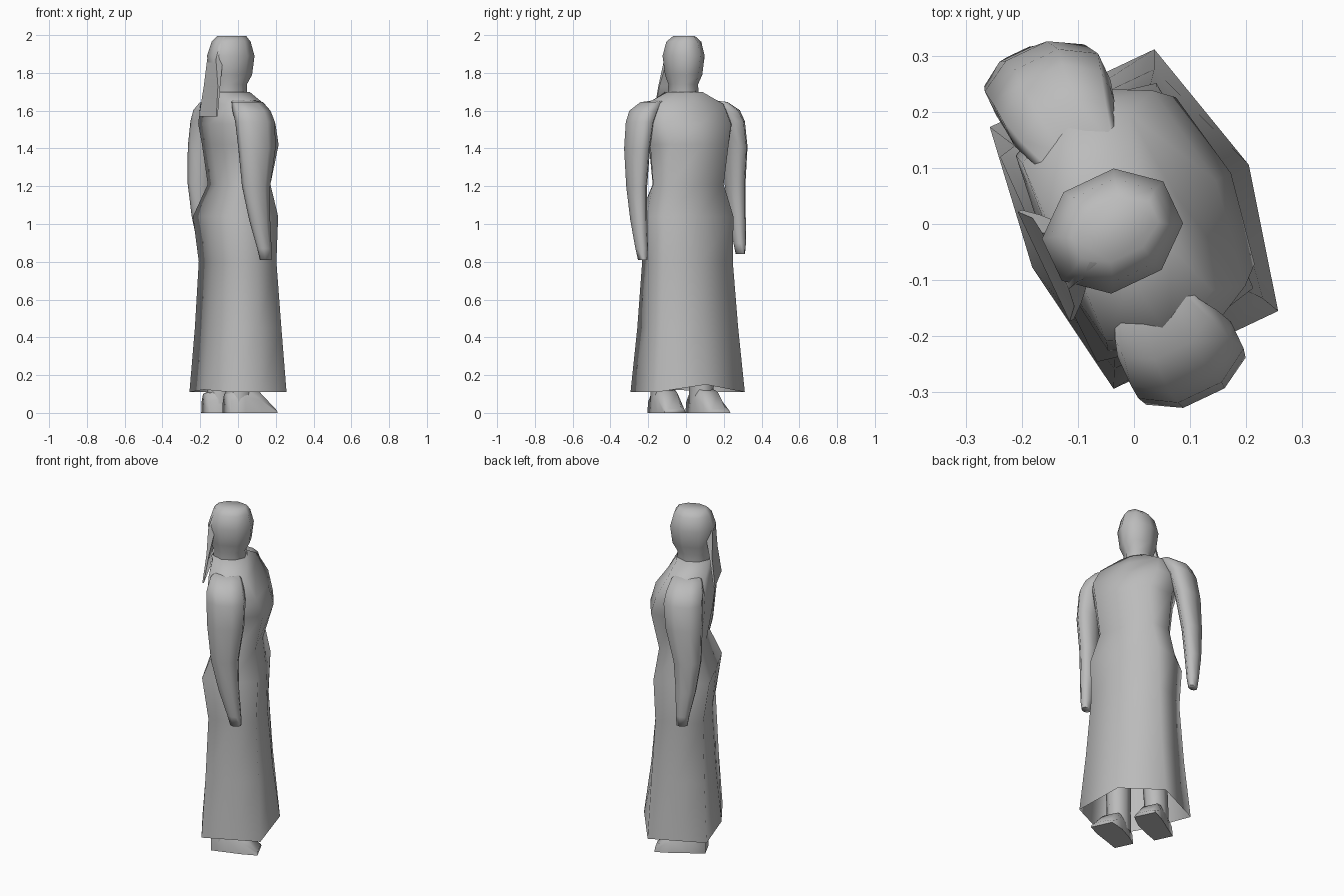
import bpy, bmesh, math
from mathutils import Matrix

if "Cube" in bpy.data.objects:
    bpy.data.objects.remove(bpy.data.objects["Cube"])

TURN = Matrix.Rotation(math.radians(25.3), 4, 'Z')  # figure faces +x before this turn

grey = bpy.data.materials.new("plain_grey")
grey.use_nodes = True
grey.diffuse_color = (0.5, 0.5, 0.5, 1)
grey.node_tree.nodes["Principled BSDF"].inputs["Base Color"].default_value = (0.5, 0.5, 0.5, 1)


def loft(name, rings, cap_start=True, cap_end=True, sharp=85):
    """Skin a list of point rings into one smooth object."""
    bm = bmesh.new()
    loops = [[bm.verts.new(p) for p in ring] for ring in rings]
    n = len(loops[0])
    for a, b in zip(loops, loops[1:]):
        for i in range(n):
            j = (i + 1) % n
            bm.faces.new((a[i], a[j], b[j], b[i]))
    if cap_start:
        bm.faces.new(loops[0][::-1])
    if cap_end:
        bm.faces.new(loops[-1])
    bmesh.ops.recalc_face_normals(bm, faces=bm.faces)
    bm.transform(TURN)
    mesh = bpy.data.meshes.new(name)
    bm.to_mesh(mesh)
    bm.free()
    mesh.materials.append(grey)
    obj = bpy.data.objects.new(name, mesh)
    bpy.context.collection.objects.link(obj)
    bpy.ops.object.select_all(action='DESELECT')
    obj.select_set(True)
    bpy.context.view_layer.objects.active = obj
    bpy.ops.object.shade_smooth_by_angle(angle=math.radians(sharp))
    return obj


def body_ring(z, front, back, half, cf=0.88, cb=0.88, cy=0.72, lift=0.0):
    """Eight points: centre front, corners, sides, centre back."""
    mid = (front + back) / 2
    f, b = mid + (front - mid) * cf, mid + (back - mid) * cb
    y0 = 0.008
    return [(front, y0, z + lift), (f, y0 + half * cy, z), (mid, y0 + half, z),
            (b, y0 + half * cy, z), (back, y0, z + lift / 3), (b, y0 - half * cy, z),
            (mid, y0 - half, z), (f, y0 - half * cy, z)]


def oval(z, x, y, rx, ry, n=8):
    return [(x + rx * math.cos(math.tau * (i + 0.5) / n) * 1.06,
             y + ry * math.sin(math.tau * (i + 0.5) / n) * 1.06, z) for i in range(n)]


# Long dress, open at the hem
loft("dress", [
    body_ring(0.11, 0.23, -0.197, 0.258, 0.7, 0.82, 1.0, 0.04),
    body_ring(0.45, 0.19, -0.165, 0.238, 0.78, 0.87, 0.95),
    body_ring(0.8, 0.16, -0.145, 0.226, 0.82, 0.9, 0.9),
    body_ring(1.04, 0.153, -0.168, 0.235, 0.94, 0.98, 0.86),
    body_ring(1.21, 0.135, -0.115, 0.205, 0.88, 0.88, 0.76),
    body_ring(1.42, 0.195, -0.15, 0.228, 0.82, 0.88, 0.72),
    body_ring(1.53, 0.165, -0.163, 0.26, 0.8, 0.85, 0.74),
    body_ring(1.635, 0.09, -0.148, 0.23, 0.88, 0.88, 0.76),
    body_ring(1.7, 0.05, -0.14, 0.095)], cap_start=False)

# Neck and head
loft("head", [
    oval(1.66, -0.045, 0.005, 0.088, 0.075),
    oval(1.74, -0.045, 0.005, 0.088, 0.072),
    oval(1.79, -0.04, 0.005, 0.11, 0.09),
    oval(1.89, -0.04, 0.005, 0.122, 0.102),
    oval(1.965, -0.038, 0.005, 0.1, 0.085),
    oval(1.995, -0.035, 0.005, 0.078, 0.05)])


# Thin panel of hair hanging behind the head
def hair_ring(z, outer, inner, half):
    return [(outer, half, z), (inner, half, z), (inner, -half, z), (outer, -half, z)]


loft("hair_panel", [
    hair_ring(1.57, -0.178, -0.17, 0.108),
    hair_ring(1.73, -0.159, -0.145, 0.087),
    hair_ring(1.87, -0.155, -0.115, 0.055),
    hair_ring(1.94, -0.135, -0.08, 0.05),
    hair_ring(1.99, -0.1, -0.06, 0.035)])

# Sleeved arms growing out of the shoulders; the left one swings slightly out and back
arm = [(1.655, -0.035, 0.13, 0.06, 0.03), (1.645, -0.035, 0.19, 0.085, 0.045),
       (1.6, -0.03, 0.23, 0.1, 0.07), (1.54, -0.022, 0.258, 0.106, 0.065),
       (1.4, -0.02, 0.277, 0.1, 0.058),
       (1.2, -0.025, 0.277, 0.075, 0.048), (1.02, -0.003, 0.275, 0.055, 0.04),
       (0.87, 0.026, 0.272, 0.037, 0.03), (0.81, 0.034, 0.27, 0.03, 0.022)]
for name, side in (("left_arm", 1), ("right_arm", -1)):
    rings = []
    for z, x, y, rx, ry in arm:
        drop = (1.66 - z) / 0.85
        if side > 0:
            x, y, z = x - 0.07 * drop, y + 0.01 + 0.055 * drop, z + 0.03 * drop
        rings.append(oval(z, x, side * y, rx, ry))
    loft(name, rings)


# Feet with sloping toes, and ankles rising inside the hem
def foot_ring(x, y, half, top):
    return [(x, y - half, 0.0), (x, y + half, 0.0), (x, y + half * 0.9, top * 0.6),
            (x, y + half * 0.6, top), (x, y - half * 0.6, top), (x, y - half * 0.9, top * 0.6)]


for name, side, heel in (("left", 1, -0.135), ("right", -1, -0.12)):
    loft(name + "_foot", [
        foot_ring(heel, side * 0.115, 0.055, 0.1),
        foot_ring(-0.04, side * 0.115, 0.065, 0.14),
        foot_ring(0.05, side * 0.12, 0.072, 0.11),
        foot_ring(0.14, side * 0.13, 0.064, 0.02)])
    loft(name + "_leg", [
        oval(0.05, -0.05, side * 0.112, 0.07, 0.06),
        oval(0.16, -0.045, side * 0.112, 0.07, 0.06),
        oval(0.45, -0.02, side * 0.105, 0.075, 0.065)])
